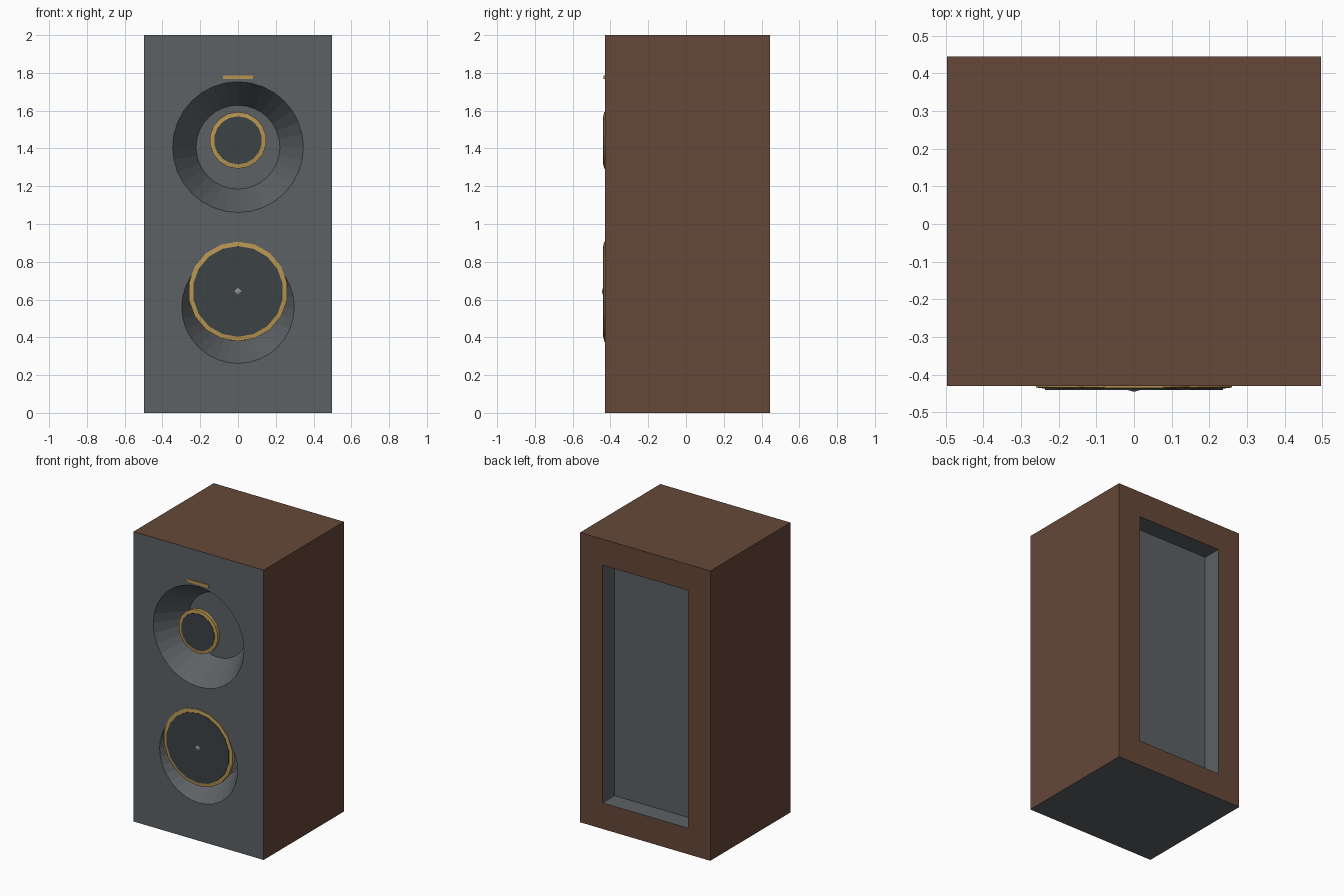
import bpy, math
from mathutils import Vector

if "Cube" in bpy.data.objects:
    bpy.data.objects.remove(bpy.data.objects["Cube"])

FRONT, BACK, HALF = -0.43, 0.445, 0.497


def material(name, rgb):
    m = bpy.data.materials.new(name)
    m.diffuse_color = (*rgb, 1)
    m.use_nodes = True
    m.node_tree.nodes["Principled BSDF"].inputs["Base Color"].default_value = m.diffuse_color
    return m


wood = material("walnut", (0.13, 0.065, 0.04))
grey = material("charcoal", (0.11, 0.12, 0.13))
dark = material("driver_black", (0.045, 0.055, 0.06))
gold = material("brass", (0.47, 0.30, 0.08))
silver = material("silver", (0.3, 0.3, 0.33))


def box(name, x0, x1, y0, y1, z0, z1, mat=None):
    bpy.ops.mesh.primitive_cube_add(size=1, location=((x0 + x1) / 2, (y0 + y1) / 2, (z0 + z1) / 2))
    o = bpy.context.object
    o.name = name
    o.scale = (x1 - x0, y1 - y0, z1 - z0)
    bpy.ops.object.transform_apply(location=True, rotation=False, scale=True)
    if mat:
        o.data.materials.append(mat)
    return o


def lathe(name, profile, z, sides, mat=None, closed=False):
    """Revolve (radius, y) points about a front-to-back axis at height z."""
    n = len(profile)
    verts, faces = [], []
    for i in range(sides):
        a = 2 * math.pi * i / sides
        verts += [(r * math.sin(a), y, z + r * math.cos(a)) for r, y in profile]
    for i in range(sides):
        j = (i + 1) % sides
        for k in range(n if closed else n - 1):
            l = (k + 1) % n
            faces.append((i * n + k, j * n + k, j * n + l, i * n + l))
    if not closed:
        faces.append([i * n for i in reversed(range(sides))])
        faces.append([i * n + n - 1 for i in range(sides)])
    me = bpy.data.meshes.new(name)
    me.from_pydata(verts, [], faces)
    o = bpy.data.objects.new(name, me)
    bpy.context.collection.objects.link(o)
    bpy.context.view_layer.objects.active = o
    bpy.ops.object.select_all(action='DESELECT')
    o.select_set(True)
    bpy.ops.object.mode_set(mode='EDIT')
    bpy.ops.mesh.select_all(action='SELECT')
    bpy.ops.mesh.normals_make_consistent(inside=False)
    bpy.ops.object.mode_set(mode='OBJECT')
    if mat:
        me.materials.append(mat)
    return o


def horn_cutter(name, z, r_out, r_in, depth):
    # cone frustum extended forward past the baffle along the same slope
    e = 0.05
    return lathe(name, [(r_out + e * (r_out - r_in) / depth, FRONT - e), (r_in, FRONT + depth)], z, 32)


# Cabinet with two horn recesses and a rear panel recess
cabinet = box("cabinet", -HALF, HALF, FRONT, BACK, 0, 2)
cutters = [
    horn_cutter("upper_horn_cutter", 1.407, 0.346, 0.222, 0.21),
    horn_cutter("lower_horn_cutter", 0.56, 0.298, 0.18, 0.19),
    box("rear_recess_cutter", -0.325, 0.325, BACK - 0.13, BACK + 0.1, 0.18, 1.82),
]
for c in cutters:
    c.hide_render = True
    m = cabinet.modifiers.new("cut", 'BOOLEAN')
    m.operation = 'DIFFERENCE'
    m.solver = 'EXACT'
    m.object = c
    bpy.context.view_layer.objects.active = cabinet
    bpy.ops.object.modifier_apply(modifier=m.name)
    bpy.data.objects.remove(c)

# Wood on sides, top and rear frame; charcoal on baffle, recesses and underside
cabinet.data.materials.clear()
cabinet.data.materials.append(grey)
cabinet.data.materials.append(wood)
for p in cabinet.data.polygons:
    c = p.center
    outer = abs(c.x) > HALF - 0.001 or c.y > BACK - 0.001 or c.z > 1.999
    p.material_index = 1 if outer else 0


# Drivers: brass ring around a dark diaphragm
def driver(name, z, r_out, r_in):
    lathe(name + "_ring", [(r_out, -0.41), (r_out, -0.434), (r_in, -0.437), (r_in, -0.41)],
          z, 18, gold, closed=True)
    lathe(name + "_diaphragm", [(r_in, -0.412), (r_in, -0.44)], z, 18, dark)


driver("tweeter", 1.443, 0.15, 0.127)
driver("woofer", 0.643, 0.264, 0.24)

# Small faceted dust cap in the woofer centre
lathe("dust_cap", [(0.026, -0.438), (0.001, -0.445)], 0.643, 4, silver)

# Brass trim bar above the tweeter
box("trim_bar", -0.08, 0.08, -0.436, FRONT + 0.01, 1.767, 1.787, gold)
